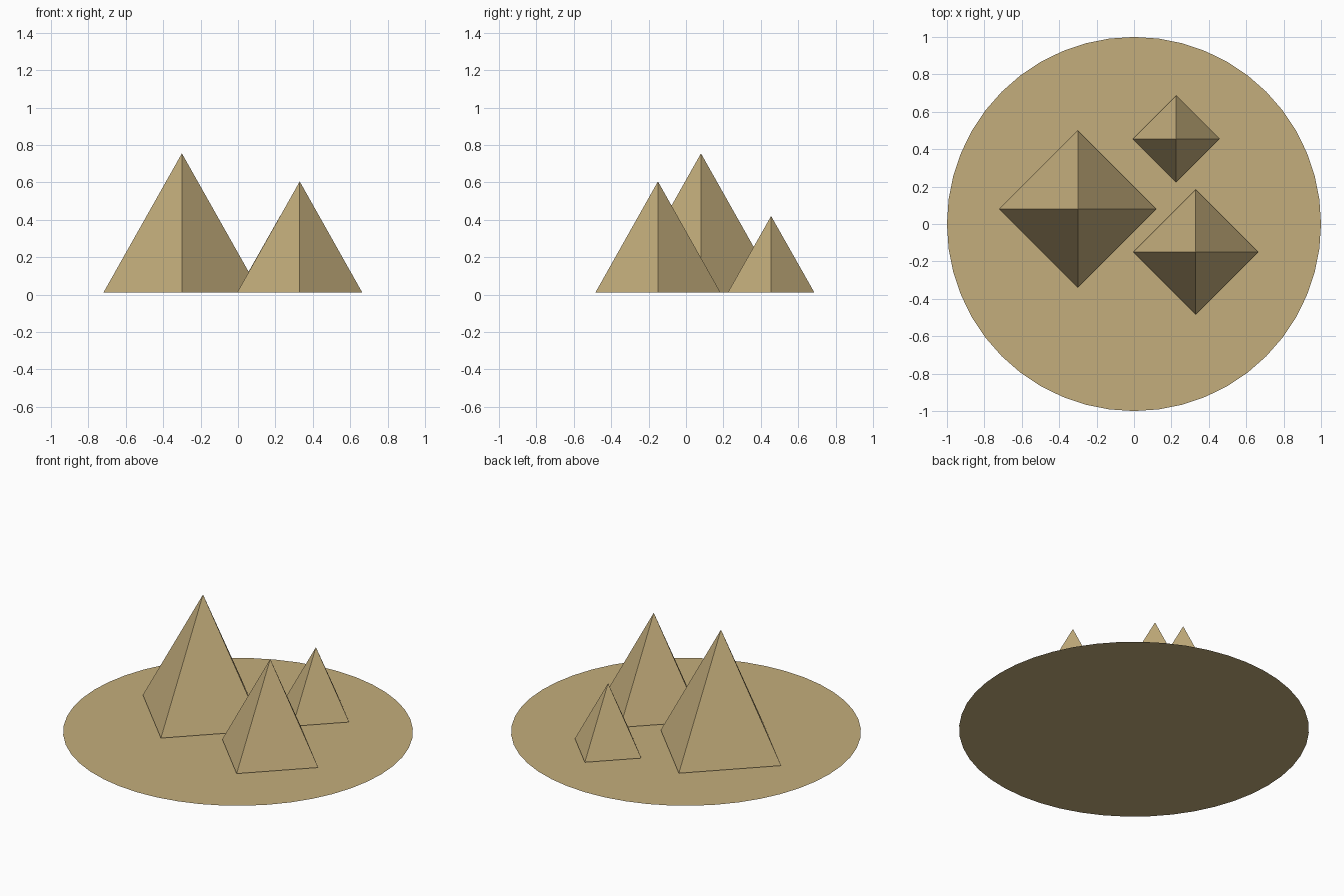
import bpy

cube = bpy.data.objects.get("Cube")
if cube:
    bpy.data.objects.remove(cube, do_unlink=True)

# Single sand colour
sand = bpy.data.materials.new("sand")
sand.use_nodes = True
colour = (0.55, 0.42, 0.20, 1)
sand.diffuse_color = colour
sand.node_tree.nodes["Principled BSDF"].inputs["Base Color"].default_value = colour


def finish(name):
    obj = bpy.context.object
    obj.name = name
    obj.data.materials.append(sand)
    return obj


# Flat round ground sheet
bpy.ops.mesh.primitive_circle_add(vertices=48, radius=1, fill_type='NGON')
finish("desert_ground")

# Four-sided pyramids, corners on the axes, resting just above the sheet
BASE = 0.01
for name, x, y, radius, top in (
    ("large_pyramid", -0.30, 0.08, 0.42, 0.755),
    ("medium_pyramid", 0.33, -0.15, 0.335, 0.605),
    ("small_pyramid", 0.225, 0.455, 0.232, 0.42),
):
    bpy.ops.mesh.primitive_cone_add(
        vertices=4, radius1=radius, radius2=0, depth=top - BASE,
        location=(x, y, (top + BASE) / 2))
    finish(name)
